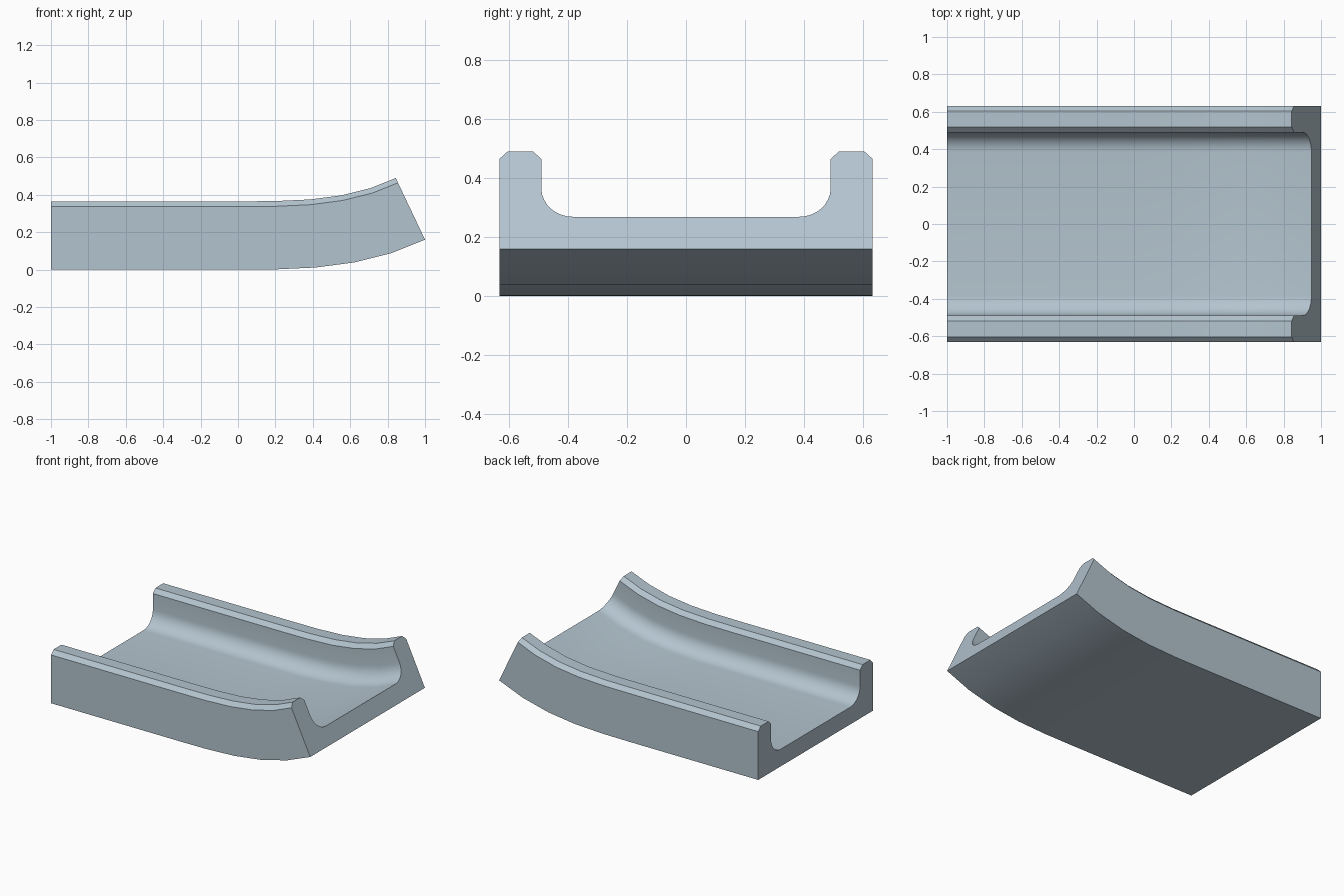
import bpy, bmesh, math

if "Cube" in bpy.data.objects:
    bpy.data.objects.remove(bpy.data.objects["Cube"])

HALF_W, INNER, H, FLOOR = 0.632, 0.49, 0.365, 0.12
CH, FIL = 0.028, 0.107

# half of the channel cross-section (y, height), outside bottom to floor edge
half = [(HALF_W, 0), (HALF_W, H - CH), (HALF_W - CH, H),
        (INNER + CH, H), (INNER, H - CH)]
for i in range(9):
    a = math.radians(90 * i / 8)
    half.append((INNER - FIL + FIL * math.cos(a), FLOOR + FIL - FIL * math.sin(a)))
profile = half + [(-y, h) for y, h in reversed(half)]

# path: straight run, then a cubic upward bend (x, z, tilt)
path = [(-1, 0, 0), (0, 0, 0)]
for x in (0.2, 0.415, 0.62, 0.82, 1.0):
    path.append((x, 0.16 * x ** 3, math.atan(0.475 * x * x)))

# sweep the cross-section along the path
bm = bmesh.new()
rings = [[bm.verts.new((x - h * math.sin(t), y, z + h * math.cos(t)))
          for y, h in profile] for x, z, t in path]
n = len(profile)
for r0, r1 in zip(rings, rings[1:]):
    for i in range(n):
        j = (i + 1) % n
        bm.faces.new((r0[i], r0[j], r1[j], r1[i]))
bm.faces.new(rings[0])
bm.faces.new(rings[-1][::-1])
bmesh.ops.recalc_face_normals(bm, faces=bm.faces)
mesh = bpy.data.meshes.new("curved_channel")
bm.to_mesh(mesh)
bm.free()

mat = bpy.data.materials.new("pale blue grey")
mat.diffuse_color = (0.45, 0.55, 0.62, 1)
mat.use_nodes = True
mat.node_tree.nodes["Principled BSDF"].inputs["Base Color"].default_value = mat.diffuse_color
mesh.materials.append(mat)
obj = bpy.data.objects.new("curved_channel", mesh)
bpy.context.collection.objects.link(obj)
bpy.context.view_layer.objects.active = obj
obj.select_set(True)
bpy.ops.object.shade_smooth_by_angle(angle=math.radians(30))
